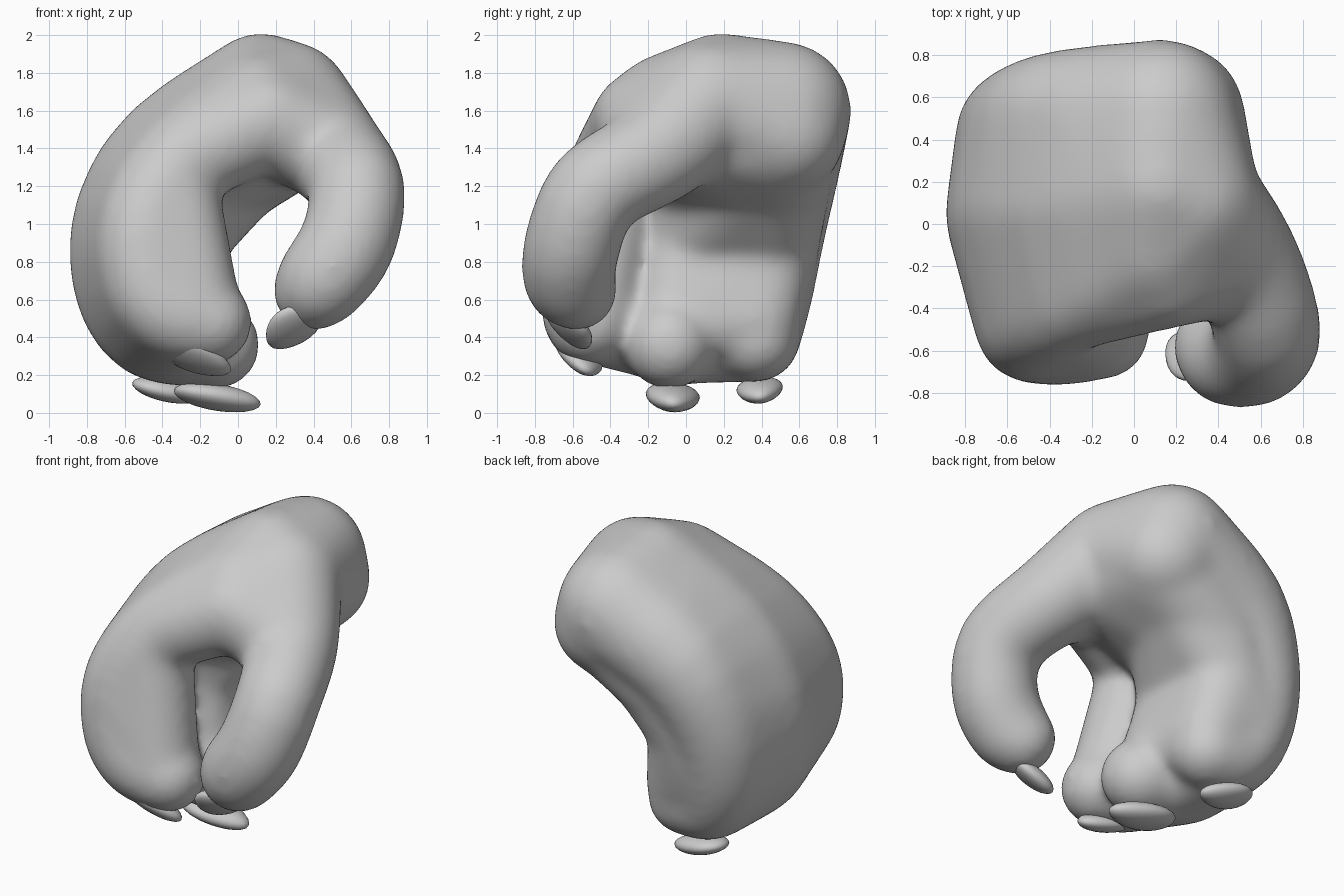
import bpy, bmesh
from mathutils import Vector, Matrix

if "Cube" in bpy.data.objects:
    bpy.data.objects.remove(bpy.data.objects["Cube"])

hand = bmesh.new()


def hull(*balls):
    """Rounded volume: the convex hull around a few (x, y, z, radius) balls."""
    part = bmesh.new()
    for x, y, z, r in balls:
        bmesh.ops.create_icosphere(part, subdivisions=3, radius=r,
                                   matrix=Matrix.Translation((x, y, z)))
    pts = [v.co.copy() for v in part.verts]
    part.free()
    outside = bmesh.new()
    for p in pts:
        outside.verts.new(p)
    res = bmesh.ops.convex_hull(outside, input=outside.verts)
    junk = [g for g in res["geom_interior"] if isinstance(g, bmesh.types.BMVert)]
    bmesh.ops.delete(outside, geom=junk, context='VERTS')
    tmp = bpy.data.meshes.new("tmp")
    outside.to_mesh(tmp)
    outside.free()
    hand.from_mesh(tmp)
    bpy.data.meshes.remove(tmp)


def curve(pts, n=3):
    """Smooth path of balls through the given ones (Catmull-Rom)."""
    p = [Vector(q) for q in pts]
    p = [2 * p[0] - p[1]] + p + [2 * p[-1] - p[-2]]
    out = []
    for a, b, c, d in zip(p, p[1:], p[2:], p[3:]):
        for k in range(n):
            t = k / n
            out.append(.5 * (2 * b + (c - a) * t + (2 * a - 5 * b + 4 * c - d) * t * t
                             + (3 * b - a - 3 * c + d) * t ** 3))
    return out + [p[-2]]


# Fingers, from hand back to fingertip
index = curve([(.10, -.12, 1.63, .27), (-.28, -.34, 1.35, .26), (-.48, -.46, 1.02, .26),
               (-.47, -.50, .70, .26), (-.34, -.51, .54, .26), (-.15, -.51, .48, .23)])
middle = curve([(.12, .18, 1.70, .315), (-.36, .10, 1.40, .29), (-.58, .07, 1.05, .29),
                (-.60, .02, .70, .28), (-.46, -.04, .44, .26), (-.12, -.09, .36, .24)])
little = curve([(.13, .51, 1.60, .37), (-.33, .50, 1.35, .33), (-.53, .45, 1.00, .30),
                (-.55, .40, .66, .28), (-.45, .37, .43, .25), (-.26, .37, .39, .23)])
for f in (index, middle, little):
    for a, b in zip(f, f[1:]):
        hull(a, b)
# Webbing that forms the smooth back of the hand
for f, g in ((index, middle), (middle, little)):
    for i in range(13):
        hull(f[i], f[i + 1], g[i], g[i + 1])
hull(index[4], index[7], (-.22, -.50, .55, .24))

# Thumb and its web
thumb = curve([(.27, .12, 1.64, .33), (.50, -.15, 1.38, .28), (.63, -.48, 1.18, .26),
               (.58, -.60, .90, .26), (.46, -.62, .72, .25), (.40, -.58, .65, .22)])
for a, b in zip(thumb, thumb[1:]):
    hull(a, b)
web = (.15, -.24, 1.55, .26)
hull(index[0], thumb[0], thumb[3], web)
hull(index[0], index[3], web)

# Wrist stump and palm padding
hull(middle[0], little[0], (.20, .52, 1.48, .33), thumb[0])
hull((.18, .48, 1.46, .33), (.25, .10, 1.46, .28), (.10, -.12, 1.50, .25),
     (-.25, .05, 1.22, .25), (-.22, .48, 1.16, .28))
hull((-.22, .48, 1.16, .28), (-.25, .05, 1.22, .25), (-.36, .44, .90, .27),
     (-.36, .02, .90, .27), (-.55, .4, .9, .27), (.05, .44, 1.40, .31))
hull((-.36, .44, .90, .27), (-.36, .02, .90, .27), (-.26, .38, .50, .235), (-.24, -.05, .50, .24),
     (-.52, .40, .68, .28))

mesh = bpy.data.meshes.new("hand")
hand.to_mesh(mesh)
hand.free()
obj = bpy.data.objects.new("hand", mesh)
bpy.context.collection.objects.link(obj)
rm = obj.modifiers.new("fuse", 'REMESH')
rm.mode = 'VOXEL'
rm.voxel_size = 0.025
rm.use_smooth_shade = True
sm = obj.modifiers.new("soften", 'SMOOTH')
sm.factor = 0.5
sm.iterations = 40


def claw(name, base, tip, normal, width, thick):
    """Flat nail, rounded at the base and narrowing to the tip."""
    base, tip = Vector(base), Vector(tip)
    x = (tip - base).normalized()
    y = Vector(normal).cross(x).normalized()
    z = x.cross(y)
    bm = bmesh.new()
    bmesh.ops.create_uvsphere(bm, u_segments=24, v_segments=12, radius=1)
    for v in bm.verts:
        t = 1 - .25 * v.co.x
        v.co = ((base + tip) / 2 + x * v.co.x * (tip - base).length / 2
                + y * v.co.y * t * width / 2 + z * v.co.z * thick / 2)
    bmesh.ops.recalc_face_normals(bm, faces=bm.faces)
    for f in bm.faces:
        f.smooth = True
    me = bpy.data.meshes.new(name)
    bm.to_mesh(me)
    bm.free()
    bpy.context.collection.objects.link(bpy.data.objects.new(name, me))


# Claws
claw("index_claw", (-.40, -.59, .37), (-.04, -.53, .22), (-.35, -.6, -1), .27, .12)
claw("middle_claw", (-.34, -.07, .12), (.12, -.07, .045), (-.15, -.1, -1), .28, .14)
claw("little_claw", (-.56, .39, .16), (-.20, .39, .08), (-.2, .1, -1), .24, .12)
claw("thumb_claw", (.38, -.68, .55), (.18, -.54, .35), (.3, -.6, -.7), .29, .12)
